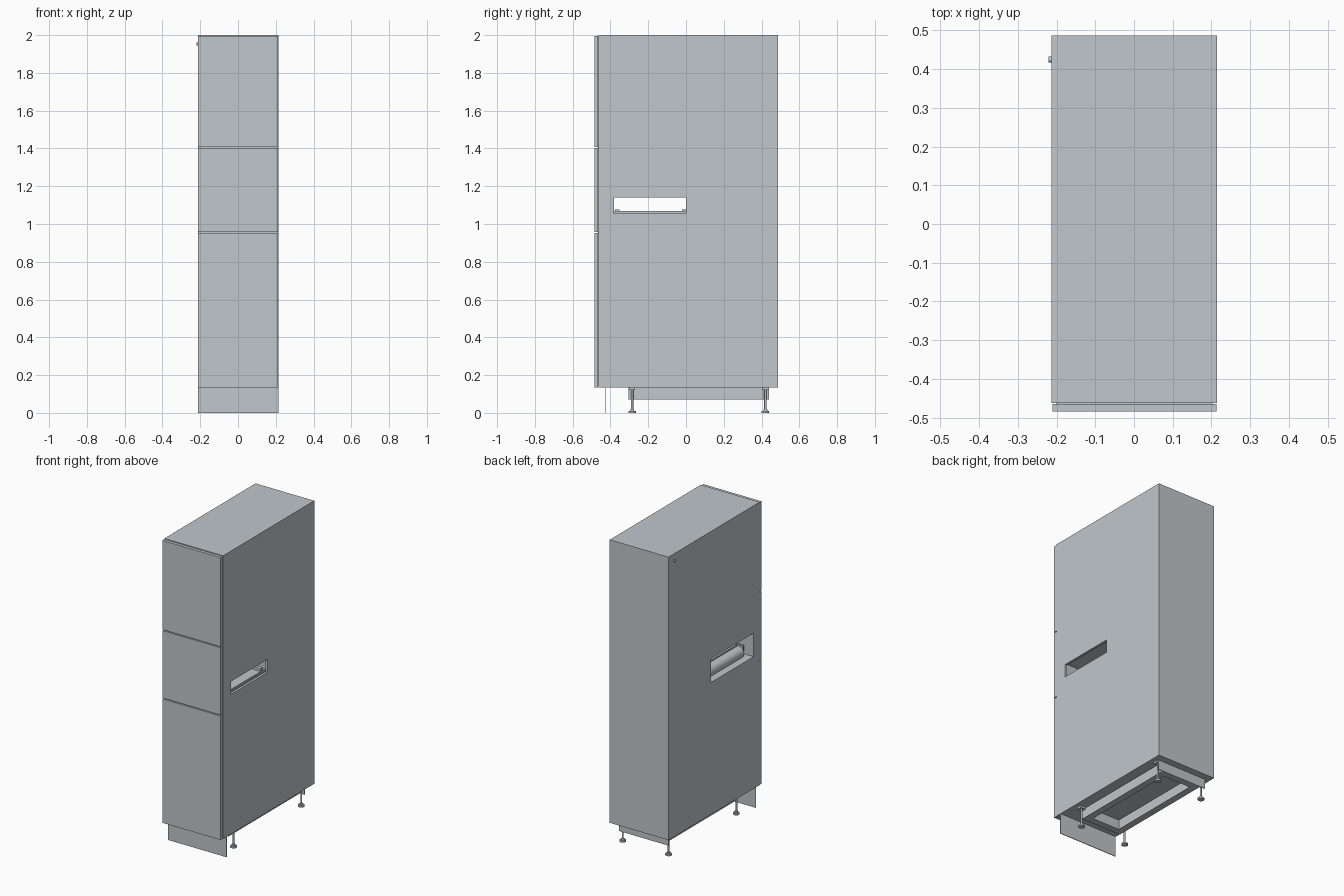
import bpy, math

old = bpy.data.objects.get("Cube")
if old:
    bpy.data.objects.remove(old, do_unlink=True)

grey = bpy.data.materials.new("light_grey")
grey.use_nodes = True
COLOUR = (0.53, 0.57, 0.60, 1)
grey.diffuse_color = COLOUR
grey.node_tree.nodes["Principled BSDF"].inputs["Base Color"].default_value = COLOUR


def box(name, x, y, z):
    """Box from (min, max) ranges."""
    bpy.ops.mesh.primitive_cube_add(size=1)
    o = bpy.context.object
    o.name = name
    o.location = [(a + b) / 2 for a, b in (x, y, z)]
    o.scale = [b - a for a, b in (x, y, z)]
    bpy.ops.object.transform_apply(location=True, rotation=True, scale=True)
    o.data.materials.append(grey)
    return o


def rod(name, centre, radius, length, axis="Z", sides=24):
    turn = {"Z": (0, 0, 0), "X": (0, math.pi / 2, 0), "Y": (math.pi / 2, 0, 0)}[axis]
    bpy.ops.mesh.primitive_cylinder_add(vertices=sides, radius=radius, depth=length,
                                        location=centre, rotation=turn)
    o = bpy.context.object
    o.name = name
    o.data.materials.append(grey)
    bpy.ops.object.shade_smooth_by_angle()
    return o


def cut(target, cutter):
    bpy.context.view_layer.objects.active = target
    m = target.modifiers.new("cut", "BOOLEAN")
    m.operation = "DIFFERENCE"
    m.solver = "EXACT"
    m.object = cutter
    bpy.ops.object.modifier_apply(modifier=m.name)
    bpy.data.objects.remove(cutter, do_unlink=True)


# Cabinet body, with a wide slot on one side and a narrow one on the other
L, R = -0.213, 0.215
BOTTOM = 0.135
body = box("cabinet_body", (L, R), (-0.462, 0.487), (BOTTOM, 2))
cut(body, box("wide_slot", (L - 0.1, 0.2), (-0.40, 0.045), (1.005, 1.16)))
cut(body, box("narrow_slot", (0.1, R + 0.1), (-0.38, 0), (1.055, 1.14)))

# Three front panels separated by thin gaps
for name, z0, z1 in (("lower_panel", BOTTOM, 0.952),
                     ("middle_panel", 0.958, 1.402),
                     ("upper_panel", 1.408, 1.996)):
    box(name, (L + 0.002, R - 0.002), (-0.485, -0.465), (z0, z1))
box("panel_backing", (L + 0.012, R - 0.012), (-0.466, -0.461), (BOTTOM + 0.01, 1.99))

# Tray and roller inside the slot
box("tray", (-0.1, 0.2), (-0.385, 0.005), (1.045, 1.06))
box("tray_lip", (0.19, 0.198), (-0.385, 0.005), (1.045, 1.07))
rod("roller", (-0.135, -0.18, 1.03), 0.038, 0.36, "Y", 32)
for name, y in (("front_roller_bracket", -0.372), ("back_roller_bracket", 0.012)):
    box(name, (-0.16, -0.11), (y - 0.005, y + 0.005), (1.005, 1.075))
    rod(name + "_pin", (-0.135, y, 1.03), 0.012, 0.04, "Y", 16)
for y in (-0.365, -0.01):
    box("tray_stop", (0.12, 0.18), (y - 0.012, y + 0.012), (1.058, 1.078))

# Small knob high on the side near the back
rod("side_knob", (L - 0.003, 0.425, 1.952), 0.008, 0.01, "X", 16)

# Kick plate
box("kick_plate", (L, R), (-0.427, -0.423), (0, BOTTOM))

# Base frame
for side in (-1, 1):
    a, b = sorted((side * 0.10, side * 0.145))
    box("base_side_rail", (a, b), (-0.305, 0.44), (0.072, BOTTOM))
box("base_front_rail", (-0.145, 0.145), (-0.305, -0.26), (0.072, BOTTOM))
box("base_back_rail", (-0.145, 0.145), (0.395, 0.44), (0.072, BOTTOM))
box("base_back_flange", (-0.18, 0.18), (0.436, 0.44), (0.072, BOTTOM))

# Adjustable feet
for x in (-0.167, 0.167):
    for y in (-0.285, 0.42):
        box("foot_bracket", (x - 0.018, x + 0.018), (y - 0.018, y + 0.0155), (0.122, BOTTOM))
        rod("foot_stem", (x, y, 0.068), 0.006, 0.115, sides=16)
        rod("foot_pad", (x, y, 0.005), 0.02, 0.01)
        rod("foot_collar", (x, y, 0.014), 0.011, 0.01, sides=16)
